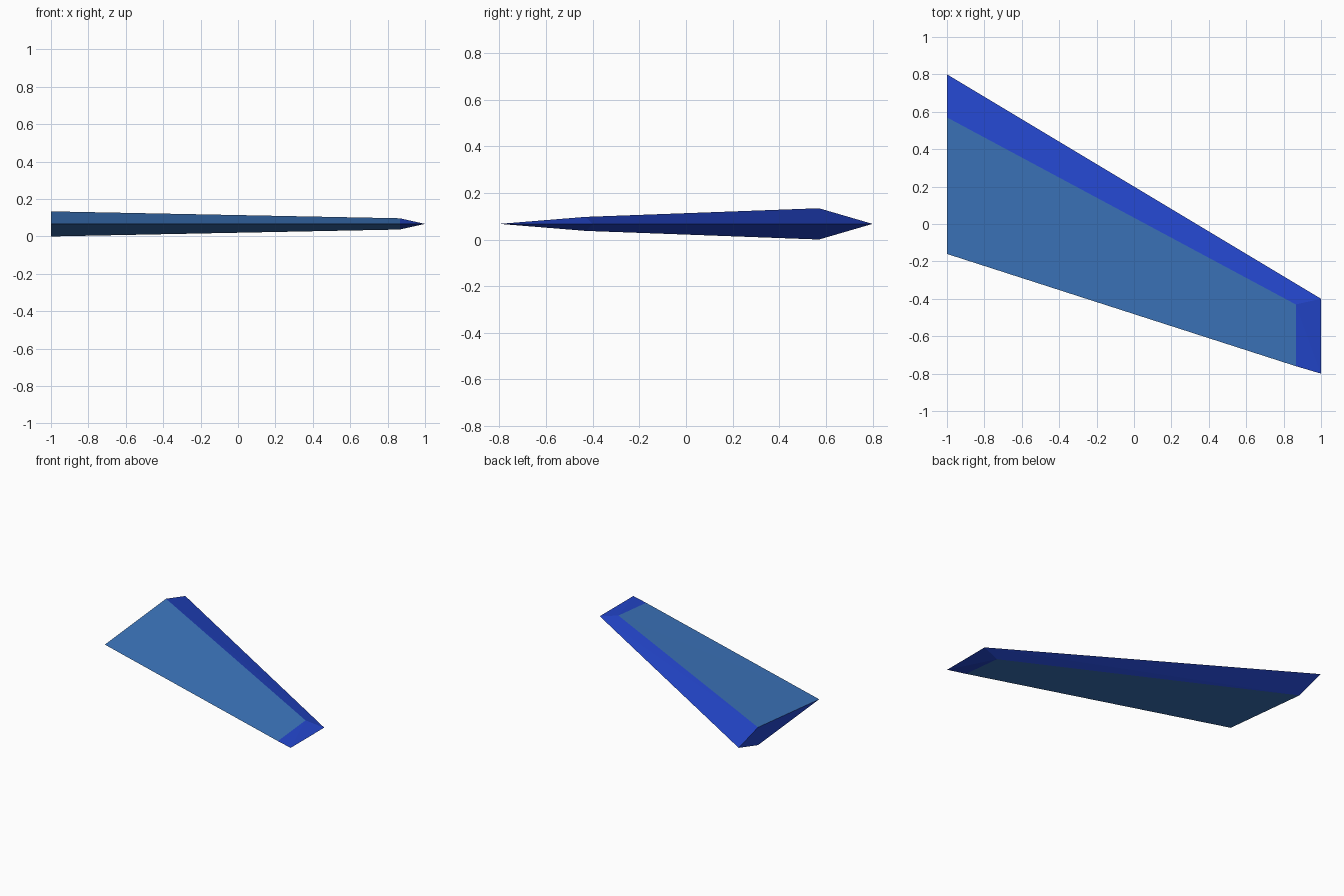
import bpy
import bmesh

cube = bpy.data.objects.get("Cube")
if cube:
    bpy.data.objects.remove(cube, do_unlink=True)


def make_material(name, colour):
    mat = bpy.data.materials.new(name)
    mat.diffuse_color = colour
    mat.use_nodes = True
    for node in mat.node_tree.nodes:
        if node.type == 'BSDF_PRINCIPLED':
            node.inputs["Base Color"].default_value = colour
            node.inputs["Roughness"].default_value = 0.8
    return mat


light_blue = make_material("light_blue", (0.045, 0.18, 0.51, 1))
deep_blue = make_material("deep_blue", (0.017, 0.061, 0.60, 1))

MID = 0.067          # height of the sharp outer edge
ROOT, TIP = 0.067, 0.03   # half thickness at the ridge ends

# Outer edge, all at mid height
outline = {
    "root_back": (-1.0, 0.80),
    "tip_back": (1.0, -0.40),
    "tip_front": (1.0, -0.80),
    "panel_front": (0.865, -0.76),
    "root_front": (-1.0, -0.16),
}

bm = bmesh.new()
v = {name: bm.verts.new((x, y, MID)) for name, (x, y) in outline.items()}
ridges = []

# Upper and lower skins share the outer edge
for side in (1, -1):
    r = bm.verts.new((-1.0, 0.57, MID + side * ROOT))
    t = bm.verts.new((0.865, -0.43, MID + side * TIP))
    ridges.append(r)
    skin = [
        # main panel
        ((v["root_front"], v["panel_front"], t), 0),
        ((v["root_front"], t, r), 0),
        # bevelled back edge
        ((r, t, v["tip_back"]), 1),
        ((r, v["tip_back"], v["root_back"]), 1),
        # bevelled tip
        ((t, v["tip_front"], v["tip_back"]), 1),
        ((t, v["panel_front"], v["tip_front"]), 1),
    ]
    for verts, index in skin:
        bm.faces.new(verts).material_index = index

# Flat root end
root = bm.faces.new((v["root_back"], ridges[0], v["root_front"], ridges[1]))
root.material_index = 1

bmesh.ops.recalc_face_normals(bm, faces=bm.faces)
mesh = bpy.data.meshes.new("wing")
bm.to_mesh(mesh)
bm.free()
mesh.materials.append(light_blue)
mesh.materials.append(deep_blue)
wing = bpy.data.objects.new("wing", mesh)
bpy.context.collection.objects.link(wing)
